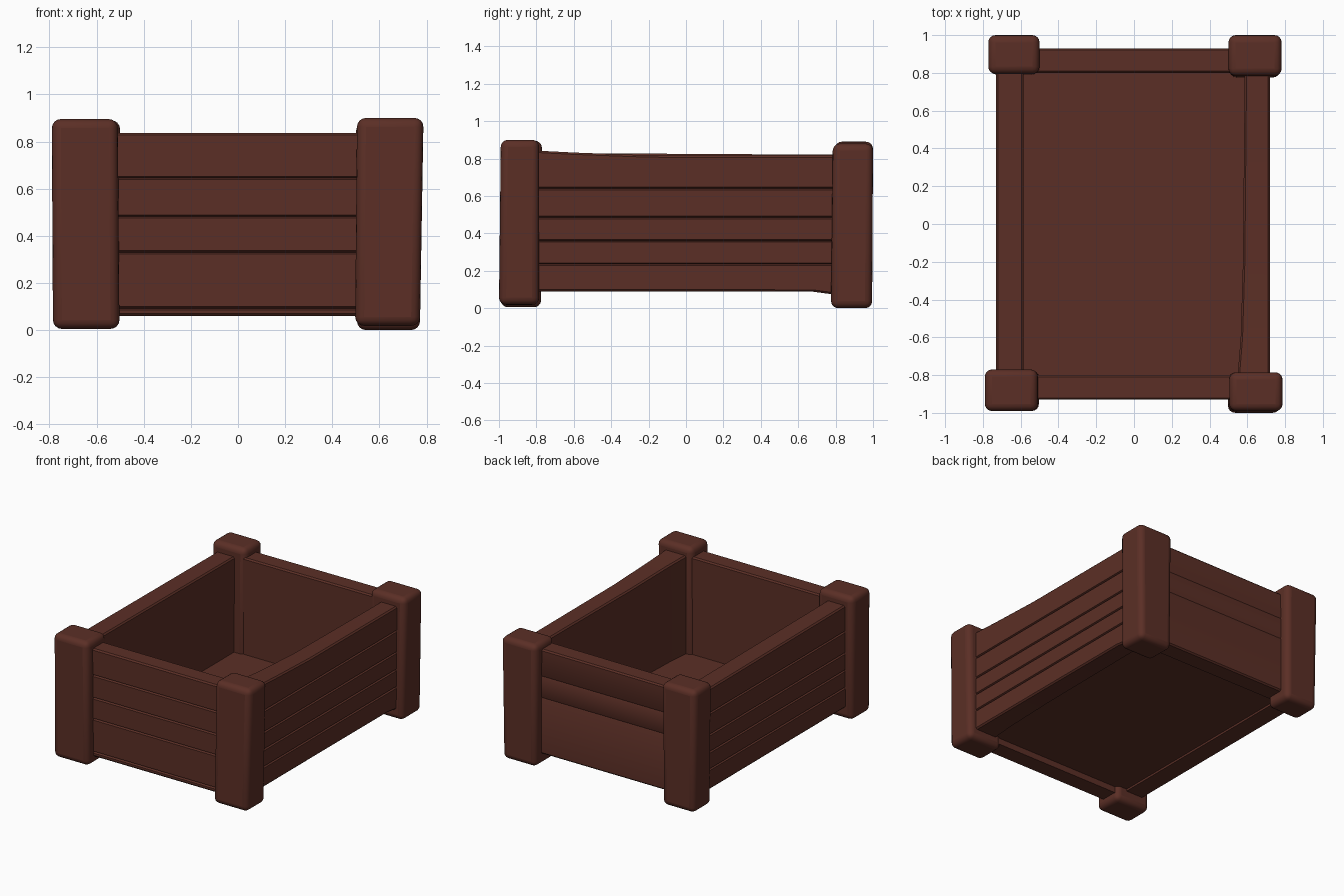
import bpy, bmesh
from mathutils import Vector

if "Cube" in bpy.data.objects:
    bpy.data.objects.remove(bpy.data.objects["Cube"])

wood = bpy.data.materials.new("dark red brown wood")
wood.diffuse_color = (0.105, 0.028, 0.019, 1)
wood.use_nodes = True
wood.node_tree.nodes["Principled BSDF"].inputs["Base Color"].default_value = wood.diffuse_color


def finish(name, bm, bevel=0.0, segments=1):
    bmesh.ops.recalc_face_normals(bm, faces=bm.faces)
    me = bpy.data.meshes.new(name)
    bm.to_mesh(me)
    bm.free()
    me.materials.append(wood)
    ob = bpy.data.objects.new(name, me)
    bpy.context.collection.objects.link(ob)
    if bevel:
        mod = ob.modifiers.new("rounded edges", 'BEVEL')
        mod.width, mod.segments = bevel, segments
    bpy.ops.object.select_all(action='DESELECT')
    ob.select_set(True)
    bpy.context.view_layer.objects.active = ob
    bpy.ops.object.shade_smooth_by_angle(angle=0.7)
    return ob


def block(name, bottom, top, z0, z1, bevel, segments):
    """Box between two (x0, x1, y0, y1) rectangles, so it may lean a little."""
    bm = bmesh.new()
    bmesh.ops.create_cube(bm, size=2)
    for v in bm.verts:
        r = top if v.co.z > 0 else bottom
        v.co = Vector((r[v.co.x > 0], r[2 + (v.co.y > 0)], z1 if v.co.z > 0 else z0))
    return finish(name, bm, bevel, segments)


def wall(name, axis, outer, sections, grooves, depth):
    """Extruded wall; sections are (position, inner face, bottom, top)."""
    bm = bmesh.new()
    rings = []
    for pos, inner, z0, z1 in sections:
        s = 1 if inner > outer else -1
        c = 0.01
        prof = [(outer + s * c, z0), (outer, z0 + c)]
        for g in grooves:
            prof += [(outer, g - 0.007), (outer + s * depth, g), (outer, g + 0.007)]
        prof += [(outer, z1 - c), (outer + s * c, z1), (inner - s * c, z1),
                 (inner, z1 - c), (inner, z0)]
        rings.append([bm.verts.new((pos, d, z) if axis == 'x' else (d, pos, z))
                      for d, z in prof])
    n = len(rings[0])
    for a, b in zip(rings, rings[1:]):
        for i in range(n):
            j = (i + 1) % n
            bm.faces.new((a[i], a[j], b[j], b[i]))
    bm.faces.new(rings[0])
    bm.faces.new(rings[-1])
    return finish(name, bm)


# Rounded corner posts, each slightly different
block("front_left_post", (-0.785, -0.503, -0.99, -0.775),
      (-0.79, -0.51, -0.99, -0.77), 0.005, 0.895, 0.038, 4)
block("front_right_post", (0.497, 0.772, -1.0, -0.785),
      (0.505, 0.787, -0.99, -0.785), 0.018, 0.9, 0.038, 4)
block("back_left_post", (-0.76, -0.503, 0.79, 0.995),
      (-0.772, -0.5, 0.795, 1.0), 0.005, 0.89, 0.038, 4)
block("back_right_post", (0.505, 0.772, 0.775, 0.995),
      (0.5, 0.782, 0.785, 1.0), 0.0, 0.88, 0.038, 4)

# Front and back walls with plank grooves
wall("front_wall", 'x', -0.93, [(-0.62, -0.80, 0.06, 0.837), (0.62, -0.80, 0.06, 0.837)],
     (0.092, 0.33, 0.482, 0.645), 0.014)
wall("back_wall", 'x', 0.93, [(-0.62, 0.80, 0.08, 0.83), (0.62, 0.80, 0.08, 0.835)],
     (0.485, 0.64), 0.004)

# Side walls, the right one rising and thickening toward the front
side_grooves = (0.235, 0.36, 0.485, 0.64)
wall("right_wall", 'y', 0.72,
     [(-0.85, 0.545, 0.09, 0.845), (-0.6, 0.565, 0.09, 0.832), (-0.2, 0.577, 0.09, 0.817),
      (0.68, 0.585, 0.088, 0.815), (0.85, 0.585, 0.065, 0.815)], side_grooves, 0.014)
wall("left_wall", 'y', -0.73,
     [(-0.85, -0.585, 0.09, 0.83), (0.85, -0.585, 0.09, 0.82)], side_grooves, 0.014)

# Floor panel, recessed slightly underneath
r = (-0.65, 0.65, -0.86, 0.86)
block("floor", r, r, 0.105, 0.135, 0, 1)
